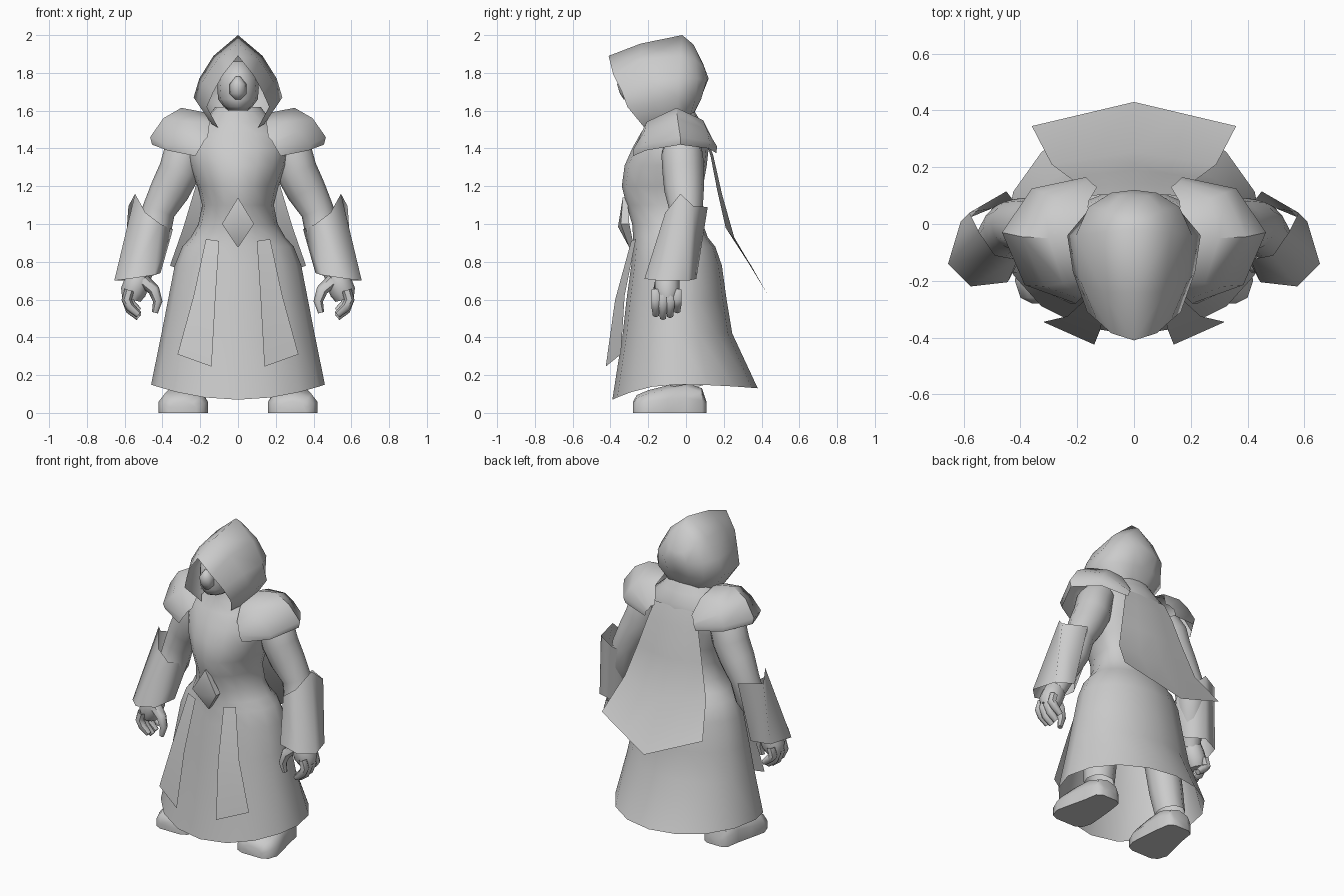
import bpy, bmesh, math
from mathutils import Vector

grey = bpy.data.materials.new("plain grey")
grey.diffuse_color = (0.6, 0.6, 0.6, 1)


def loft(name, rows, closed=True, caps=(False, False), mirror=False, angle=40, merge=False):
    """Skin a list of equally long point rows."""
    bm = bmesh.new()
    vs = [[bm.verts.new(p) for p in r] for r in rows]
    n = len(rows[0])
    for a, b in zip(vs, vs[1:]):
        for i in range(n if closed else n - 1):
            j = (i + 1) % n
            bm.faces.new((a[i], a[j], b[j], b[i]))
    if caps[0]:
        bm.faces.new(vs[0])
    if caps[1]:
        bm.faces.new(vs[-1])
    bmesh.ops.remove_doubles(bm, verts=bm.verts, dist=0.0005)
    bmesh.ops.recalc_face_normals(bm, faces=bm.faces)
    me = bpy.data.meshes.new(name)
    bm.to_mesh(me)
    bm.free()
    me.materials.append(grey)
    ob = bpy.data.objects.new(name, me)
    bpy.context.collection.objects.link(ob)
    bpy.ops.object.select_all(action='DESELECT')
    ob.select_set(True)
    bpy.context.view_layer.objects.active = ob
    bpy.ops.object.shade_smooth_by_angle(angle=math.radians(angle))
    if mirror:
        m = ob.modifiers.new("mirror", 'MIRROR')
        m.use_mirror_merge = merge
    return ob


def oval(z, w, front, back, mid=-0.05, n=16, drop=(0, 0)):
    """Ring around z with its own front and back depth; drop lowers front and back."""
    pts = []
    for i in range(n):
        a = 2 * math.pi * i / n
        c = -math.cos(a)
        reach = (mid - front) if c < 0 else (back - mid)
        pts.append((w * math.sin(a), mid + reach * c, z - c * c * drop[0 if c < 0 else 1]))
    return pts


def tube(name, path, n=10, caps=(False, True)):
    """Round limb along (x, y, z, radius) stations, mirrored to the other side."""
    rows = []
    for i, s in enumerate(path):
        d = Vector(path[min(i + 1, len(path) - 1)][:3]) - Vector(path[max(i - 1, 0)][:3])
        u = d.cross(Vector((0, 1, 0))).normalized()
        v = d.cross(u).normalized()
        rows.append([Vector(s[:3]) + s[3] * (math.cos(t) * u + math.sin(t) * v)
                     for t in (2 * math.pi * k / n for k in range(n))])
    return loft(name, rows, caps=caps, mirror=True, angle=60)


# robe: torso flowing into an open skirt
loft("robe", [oval(*r) for r in (
    (1.62, .12, -.19, .03), (1.54, .18, -.20, .08), (1.48, .25, -.24, .11), (1.40, .275, -.285, .12),
    (1.31, .26, -.325, .11), (1.20, .215, -.34, .09), (1.10, .19, -.315, .08), (1.00, .21, -.285, .09),
    (0.93, .25, -.28, .115), (0.88, .295, -.28, .155), (0.78, .335, -.29, .19), (0.60, .37, -.315, .215),
    (0.42, .405, -.335, .245))] + [oval(.15, .46, -.39, .38, drop=(.08, .02))], angle=70)

# belt ornament: raised diamond
loft("belt_diamond", [[(0, -.31, 1.14), (.085, -.30, 1.0), (0, -.275, .875), (-.085, -.30, 1.0)],
                      [(0, -.335, 1.14), (.085, -.345, 1.0), (0, -.30, .875), (-.085, -.345, 1.0)],
                      [(0, -.36, .985)] * 4], angle=45)

# two hanging cloth strips
loft("front_strip", [[(.10, -.29, .91), (.17, -.265, .92)],
                     [(.12, -.375, .60), (.235, -.325, .62)],
                     [(.14, -.425, .245), (.32, -.345, .31)]], closed=False, mirror=True)

# hood, half profiles from the opening to the back seam
loft("hood", [
    [(0, -.41, 1.89), (.08, -.385, 1.79), (.13, -.34, 1.70), (.165, -.31, 1.62), (.105, -.22, 1.51)],
    [(0, -.24, 1.955), (.11, -.24, 1.87), (.185, -.21, 1.76), (.215, -.17, 1.64), (.14, -.17, 1.53)],
    [(0, -.02, 2.0), (.13, -.03, 1.89), (.205, -.04, 1.77), (.235, -.04, 1.67), (.14, -.05, 1.53)],
    [(0, .04, 1.95), (.10, .05, 1.87), (.16, .06, 1.77), (.16, .05, 1.66), (.10, .02, 1.57)],
    [(0, .09, 1.85), (.05, .10, 1.82), (.08, .11, 1.76), (.07, .08, 1.66), (.05, .04, 1.59)],
    [(0, .09, 1.85), (0, .105, 1.81), (0, .12, 1.77), (0, .08, 1.67), (0, .04, 1.58)]],
    closed=False, mirror=True, merge=True, angle=60)

# head with a pointed chin and a nose inside the hood
loft("head", [oval(*r, mid=-.18, n=12) for r in (
    (1.60, .05, -.27, -.09), (1.62, .075, -.31, -.05), (1.66, .105, -.325, -.04),
    (1.72, .11, -.325, -.03), (1.77, .105, -.325, -.03), (1.81, .085, -.30, -.05), (1.86, .05, -.25, -.1))],
    caps=(True, True), angle=60)
loft("nose", [oval(*r, mid=-.31, n=8) for r in (
    (1.66, .02, -.33, -.29), (1.69, .045, -.35, -.29), (1.74, .045, -.365, -.29), (1.78, .015, -.335, -.29))],
    caps=(True, True), angle=60)

# hollow shoulder plates: top edge, crown, shoulder, rim, lip
loft("shoulder_plate", [
    [(.16, -.24, 1.46), (.15, -.19, 1.54), (.17, -.05, 1.59), (.16, .08, 1.55), (.13, .13, 1.45)],
    [(.18, -.255, 1.44), (.25, -.21, 1.54), (.30, -.05, 1.615), (.27, .09, 1.55), (.15, .145, 1.44)],
    [(.19, -.265, 1.42), (.315, -.22, 1.49), (.395, -.045, 1.56), (.32, .11, 1.50), (.16, .155, 1.42)],
    [(.205, -.28, 1.395), (.385, -.215, 1.42), (.465, -.03, 1.46), (.36, .125, 1.435), (.17, .165, 1.41)],
    [(.225, -.28, 1.36), (.375, -.21, 1.39), (.455, -.03, 1.42), (.35, .12, 1.40), (.18, .16, 1.375)]],
    closed=False, mirror=True, angle=50)

# arms
tube("arm", [(.24, -.02, 1.44, .09), (.285, -.02, 1.37, .11), (.31, -.015, 1.28, .11),
             (.36, -.01, 1.18, .105), (.42, .0, 1.07, .088), (.445, -.015, .96, .09),
             (.485, -.06, .84, .075), (.515, -.095, .72, .055)], 12)

# flared cuffs with a pointed outer top
top = [(.45, .115, 1.09), (.58, .04, 1.095), (.545, -.03, 1.16), (.49, -.11, 1.06), (.41, -.125, 1.0),
       (.345, -.02, .97)]
low = [(.50, .055, .71), (.61, .01, .70), (.655, -.14, .70), (.575, -.22, .71), (.445, -.205, .73),
       (.41, -.06, .74)]
loft("cuff", [low, top], mirror=True, angle=75)

# hands: palm, four curled fingers, thumb
tube("palm", [(.515, -.095, .75, .055), (.53, -.10, .70, .068), (.555, -.10, .64, .068), (.565, -.10, .60, .05)])
for k in range(4):
    y = -.16 + .038 * k
    up = (.015, 0, .01, .035)[k]
    tube("finger_%d" % (k + 1), [(.575, y, .65, .026), (.59, y, .60, .027), (.57, y, .545 + up, .025),
                                 (.525, y, .505 + up, .018)], 6)
tube("thumb", [(.50, -.13, .70, .036), (.445, -.145, .65, .031), (.425, -.15, .59, .025), (.44, -.15, .53, .016)], 6)

# cape: arched cloth with a pointed lower edge
cape = []
for w, z, y, dz, dy in ((.15, 1.46, .10, 0, .01), (.18, 1.36, .13, 0, .015), (.23, 1.18, .165, .02, .025),
                        (.29, .98, .21, .05, .045), (.36, .78, .345, .15, .085)):
    cape.append([(w * t, y + dy * (1 - abs(t)), z - dz * (1 - abs(t))) for t in (-1, -.5, 0, .5, 1)])
loft("cape", cape, closed=False)

# legs and boots
tube("leg", [(.225, -.02, .50, .105), (.255, -.01, .28, .10), (.27, .005, .14, .09)], caps=(False, False))
boot = []
for y, w, h in ((.108, .05, .06), (.085, .085, .13), (.0, .098, .16), (-.10, .115, .145),
                (-.20, .13, .12), (-.26, .11, .095), (-.28, .07, .06)):
    cx = .275 + .015 * min(1, max(0, -y / .2))
    boot.append([(cx + w * px, y, h * pz) for px, pz in
                 ((-1, 0), (-1.0, .5), (-.75, .85), (0, 1), (.75, .85), (1.0, .5), (1, 0))])
loft("boot", boot, caps=(True, True), mirror=True, angle=50)
